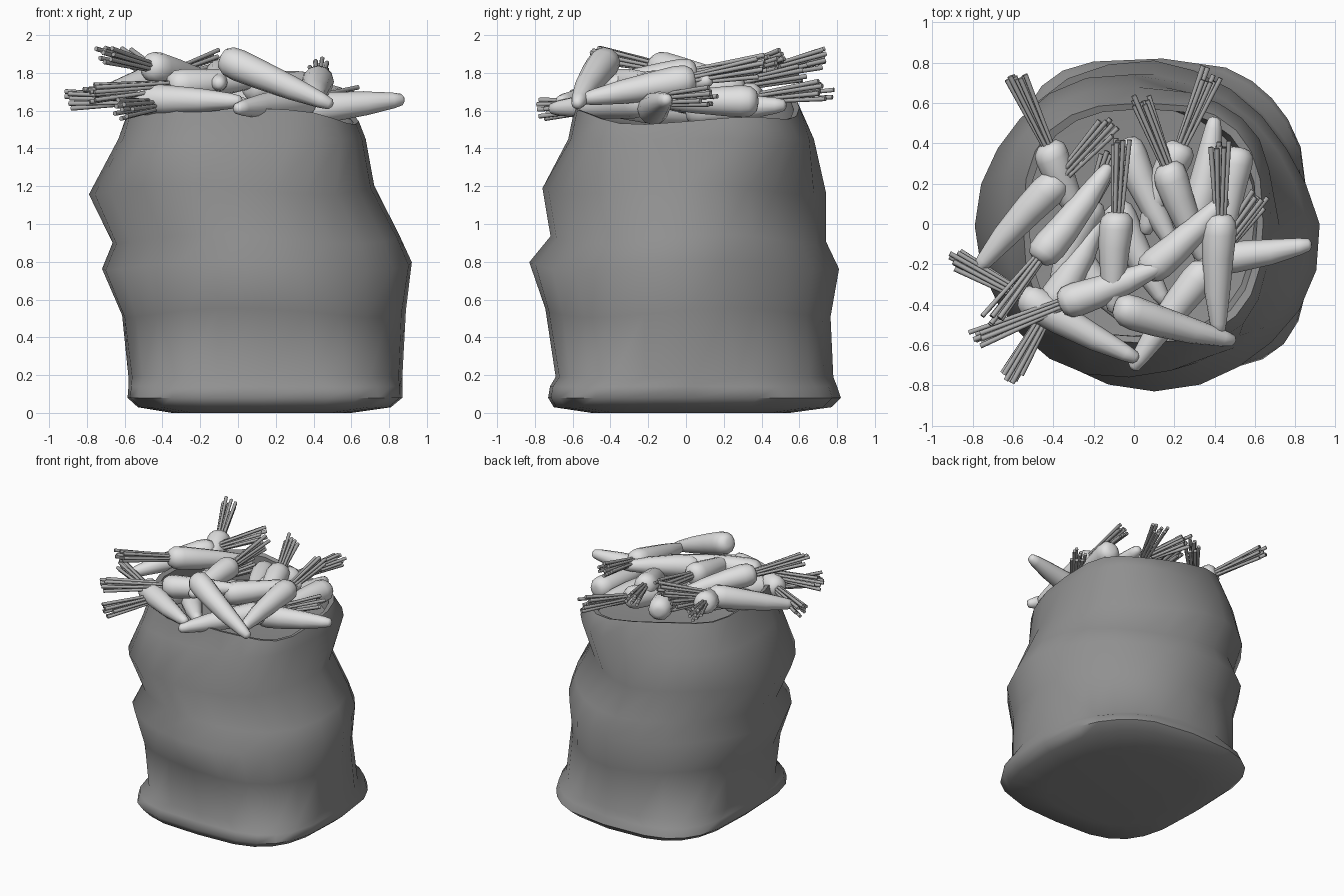
import bpy, bmesh, math, random
from mathutils import Vector, Matrix

random.seed(4)
cube = bpy.data.objects.get("Cube")
if cube:
    bpy.data.objects.remove(cube, do_unlink=True)


def material(name, value):
    mat = bpy.data.materials.new(name)
    mat.use_nodes = True
    colour = (value, value, value, 1)
    mat.diffuse_color = colour
    mat.node_tree.nodes["Principled BSDF"].inputs["Base Color"].default_value = colour
    return mat


SACK = material("sack grey", 0.28)
ROOT = material("carrot pale grey", 0.75)
LEAF = material("stalk grey", 0.42)


def finish(bm, name, mat, angle):
    """Turn a bmesh into a smooth shaded object."""
    bmesh.ops.recalc_face_normals(bm, faces=bm.faces)
    mesh = bpy.data.meshes.new(name)
    bm.to_mesh(mesh)
    bm.free()
    mesh.materials.append(mat)
    mesh.shade_smooth()
    mesh.set_sharp_from_angle(angle=math.radians(angle))
    obj = bpy.data.objects.new(name, mesh)
    bpy.context.collection.objects.link(obj)
    return obj


def loft(bm, rings):
    """Skin a list of point rings and close both ends."""
    loops = [[bm.verts.new(p) for p in ring] for ring in rings]
    for low, high in zip(loops, loops[1:]):
        for i in range(len(low)):
            j = (i + 1) % len(low)
            bm.faces.new((low[i], low[j], high[j], high[i]))
    bm.faces.new(loops[0][::-1])
    bm.faces.new(loops[-1])


def signed_power(value, power):
    return math.copysign(abs(value) ** power, value)


# Sack: height, left, right, front, back, squareness; last rows fold inside
SACK_ROWS = [
    (0, -.35, .6, -.5, .55, 2.6), (.03, -.53, .81, -.7, .77, 3.4),
    (.08, -.585, .87, -.73, .82, 3.6), (.14, -.58, .87, -.72, .8, 3.4),
    (.19, -.58, .87, -.69, .78, 2.6),
    (.53, -.62, .88, -.74, .77, 2.3), (.78, -.72, .92, -.82, .82, 2.1),
    (.92, -.66, .86, -.71, .75, 2.2), (1.18, -.78, .73, -.76, .74, 2.1),
    (1.45, -.63, .68, -.63, .67, 2.8), (1.62, -.55, .64, -.59, .6, 2.7),
    (1.61, -.52, .61, -.56, .57, 2.6),
    (1.45, -.56, .6, -.56, .58, 2.3), (1.42, -.3, .4, -.3, .3, 2),
]


def sack_ring(row, sides=24):
    z, left, right, front, back, square = row
    points = []
    for i in range(sides):
        a = math.tau * i / sides
        x = (left + right) / 2 + (right - left) / 2 * signed_power(math.cos(a), 2 / square)
        y = (front + back) / 2 + (back - front) / 2 * signed_power(math.sin(a), 2 / square)
        # One corner is softer than the others
        if a < math.pi / 2 and z < 1.3:
            x -= .06 * math.sin(2 * a)
            y -= .06 * math.sin(2 * a)
        # Gentle folds on the cloth, and a rim that droops to one side
        fold = 1 + .012 * math.sin(5 * a + 4 * z) * (.2 < z < 1.5)
        droop = -.12 * x + .02 * math.sin(4 * a) if z > 1.5 else 0
        wave = .025 * math.sin(3 * a + z) if .5 < z < 1.3 else 0
        points.append((x * fold, y * fold, z + droop + wave))
    return points


bm = bmesh.new()
loft(bm, [sack_ring(row) for row in SACK_ROWS])
finish(bm, "sack", SACK, 60)

# Carrots: crown position, tip position, stalk length (zero for none)
CARROTS = [
    ((-.48, -.18, 1.84), (-.12, .29, 1.74), .4),
    ((-.36, .23, 1.79), (-.78, -.23, 1.65), .39),
    ((-.43, .4, 1.8), (-.25, 0, 1.7), .4),
    ((.43, .05, 1.77), (.42, -.55, 1.66), .38),
    ((-.08, .06, 1.8), (-.1, -.44, 1.74), .36),
    ((.16, .3, 1.74), (.36, -.2, 1.64), .38),
    ((.05, -.25, 1.72), (.46, .13, 1.76), 0),
    ((-.56, -.35, 1.66), (.02, -.67, 1.65), .4),
    ((-.37, -.4, 1.73), (.15, -.2, 1.77), .47),
    ((-.09, -.41, 1.88), (.5, -.58, 1.63), 0),
    ((-.42, -.42, 1.63), (-.17, .02, 1.66), .41),
    ((.24, .4, 1.67), (.05, -.05, 1.62), .39),
    ((.52, .38, 1.65), (.44, -.15, 1.65), 0),
    ((.3, 0, 1.6), (.4, .53, 1.63), 0),
    ((-.05, .42, 1.64), (.2, -.12, 1.64), 0),
    ((-.2, .12, 1.66), (-.4, -.36, 1.6), .26),
    ((.38, -.2, 1.65), (-.01, -.72, 1.61), .44),
    ((.3, -.18, 1.6), (.88, -.1, 1.66), 0),
    ((-.1, .1, 1.6), (.16, -.4, 1.6), 0),
    ((-.34, -.1, 1.58), (0, -.5, 1.6), 0),
]
# Position along the root from tip to crown, and radius there
PROFILE = [(0, .012), (.02, .03), (.1, .042), (.35, .063), (.65, .078),
           (.84, .085), (.93, .079), (.985, .055), (1, .025)]


def carrot_root(place, length, name):
    bm = bmesh.new()
    rings = []
    for t, radius in PROFILE:
        bend = .012 * math.sin(math.pi * t)
        rings.append([place @ Vector((radius * math.cos(a) + bend, radius * math.sin(a), t * length))
                      for a in (math.tau * i / 12 for i in range(12))])
    loft(bm, rings)
    finish(bm, name, ROOT, 60)


def carrot_stalks(place, length, reach, name):
    bm = bmesh.new()
    for i in range(9):
        a = math.tau * i / 7
        spread = 1 if i < 7 else .3
        out = Vector((math.cos(a), math.sin(a), 0)) * spread
        start = out * .022 + Vector((0, 0, length - .02))
        end = out * random.uniform(.03, .055) + Vector((0, 0, length + reach * random.uniform(.85, 1.02)))
        line = end - start
        turn = line.to_track_quat('Z', 'Y').to_matrix().to_4x4()
        bmesh.ops.create_cone(bm, cap_ends=True, segments=6, radius1=.01, radius2=.013,
                              depth=line.length,
                              matrix=place @ Matrix.Translation((start + end) / 2) @ turn)
    finish(bm, name, LEAF, 65)


for n, (crown, tip, reach) in enumerate(CARROTS, 1):
    axis = Vector(crown) - Vector(tip)
    place = Matrix.Translation(tip) @ axis.to_track_quat('Z', 'Y').to_matrix().to_4x4()
    carrot_root(place, axis.length, f"carrot_root_{n}")
    if reach:
        carrot_stalks(place, axis.length, reach, f"carrot_stalks_{n}")
